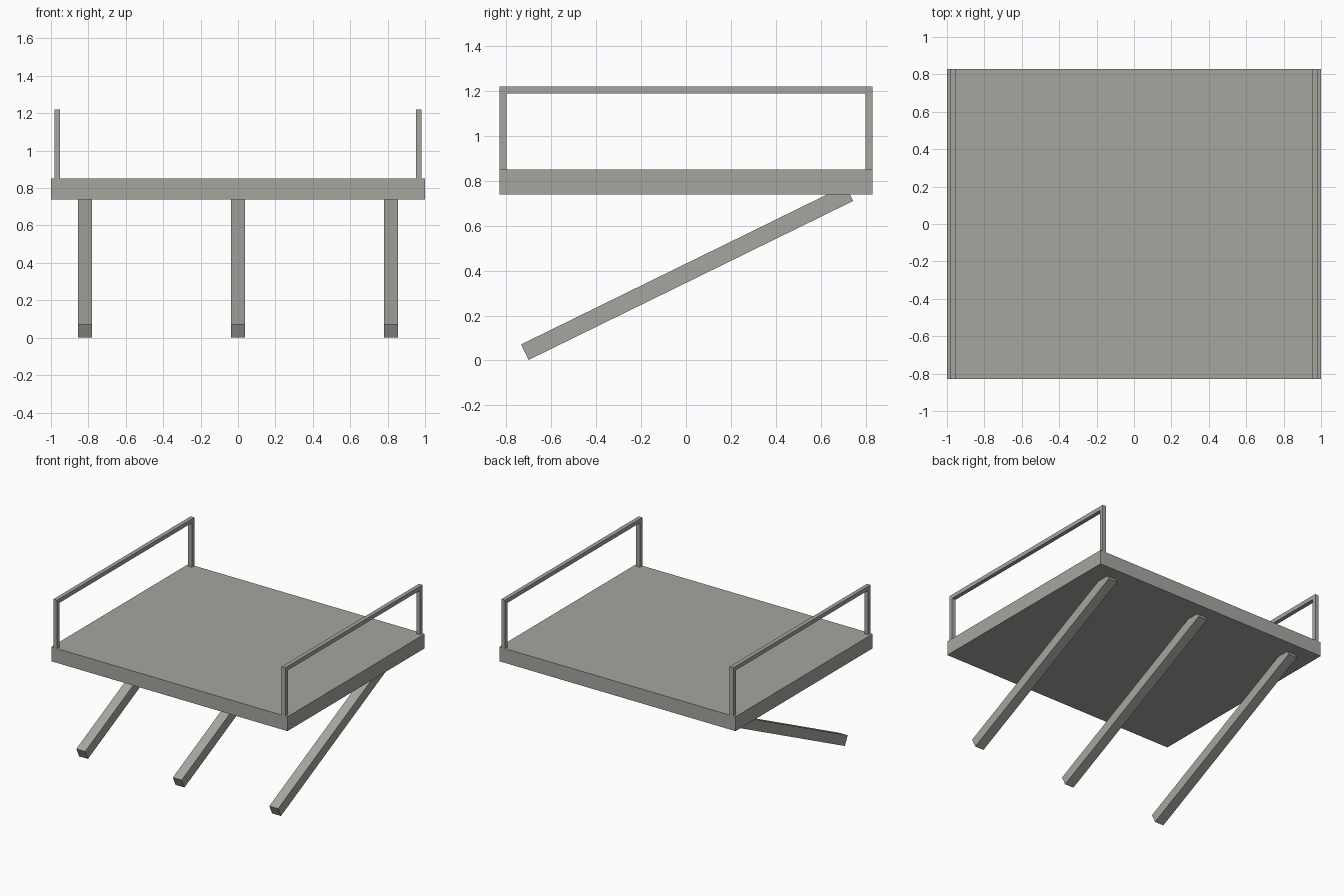
import bpy, bmesh, math
from mathutils import Matrix, Vector

if "Cube" in bpy.data.objects:
    bpy.data.objects.remove(bpy.data.objects["Cube"])

grey = bpy.data.materials.new("warm grey")
grey.diffuse_color = (0.38, 0.38, 0.35, 1)
grey.use_nodes = True
grey.node_tree.nodes["Principled BSDF"].inputs["Base Color"].default_value = grey.diffuse_color


def add_object(name, bm):
    bmesh.ops.recalc_face_normals(bm, faces=bm.faces)
    mesh = bpy.data.meshes.new(name)
    bm.to_mesh(mesh)
    bm.free()
    mesh.materials.append(grey)
    obj = bpy.data.objects.new(name, mesh)
    bpy.context.collection.objects.link(obj)
    return obj


def box(name, size, centre, tilt=0.0):
    bm = bmesh.new()
    matrix = (Matrix.Translation(centre) @ Matrix.Rotation(tilt, 4, 'X')
              @ Matrix.Diagonal((*size, 1)))
    bmesh.ops.create_cube(bm, size=1, matrix=matrix)
    return add_object(name, bm)


def extrude_profile(name, profile, x0, x1):
    """Extrude a (y, z) outline along x."""
    bm = bmesh.new()
    face = bm.faces.new([bm.verts.new((x0, y, z)) for y, z in profile])
    geom = bmesh.ops.extrude_face_region(bm, geom=[face])["geom"]
    verts = [g for g in geom if isinstance(g, bmesh.types.BMVert)]
    bmesh.ops.translate(bm, verts=verts, vec=Vector((x1 - x0, 0, 0)))
    return add_object(name, bm)


# Platform slab
box("platform", (2.0, 1.66, 0.11), (0, 0, 0.795))

# Side railings: two posts and a top bar as one inverted U
Y, BASE, TOP, T = 0.83, 0.85, 1.22, 0.031
rail = [(-Y, BASE), (-Y, TOP), (Y, TOP), (Y, BASE),
        (Y - T, BASE), (Y - T, TOP - T), (-Y + T, TOP - T), (-Y + T, BASE)]
for side, x in (("left", -0.966), ("right", 0.966)):
    extrude_profile(side + "_railing", rail, x - 0.0155, x + 0.0155)

# Slanted support beams, upper ends sunk into the platform
for side, x in (("left", -0.817), ("middle", 0), ("right", 0.817)):
    box(side + "_support_beam", (0.075, 1.61, 0.077), (x, 0.005, 0.391),
        math.radians(26.1))
